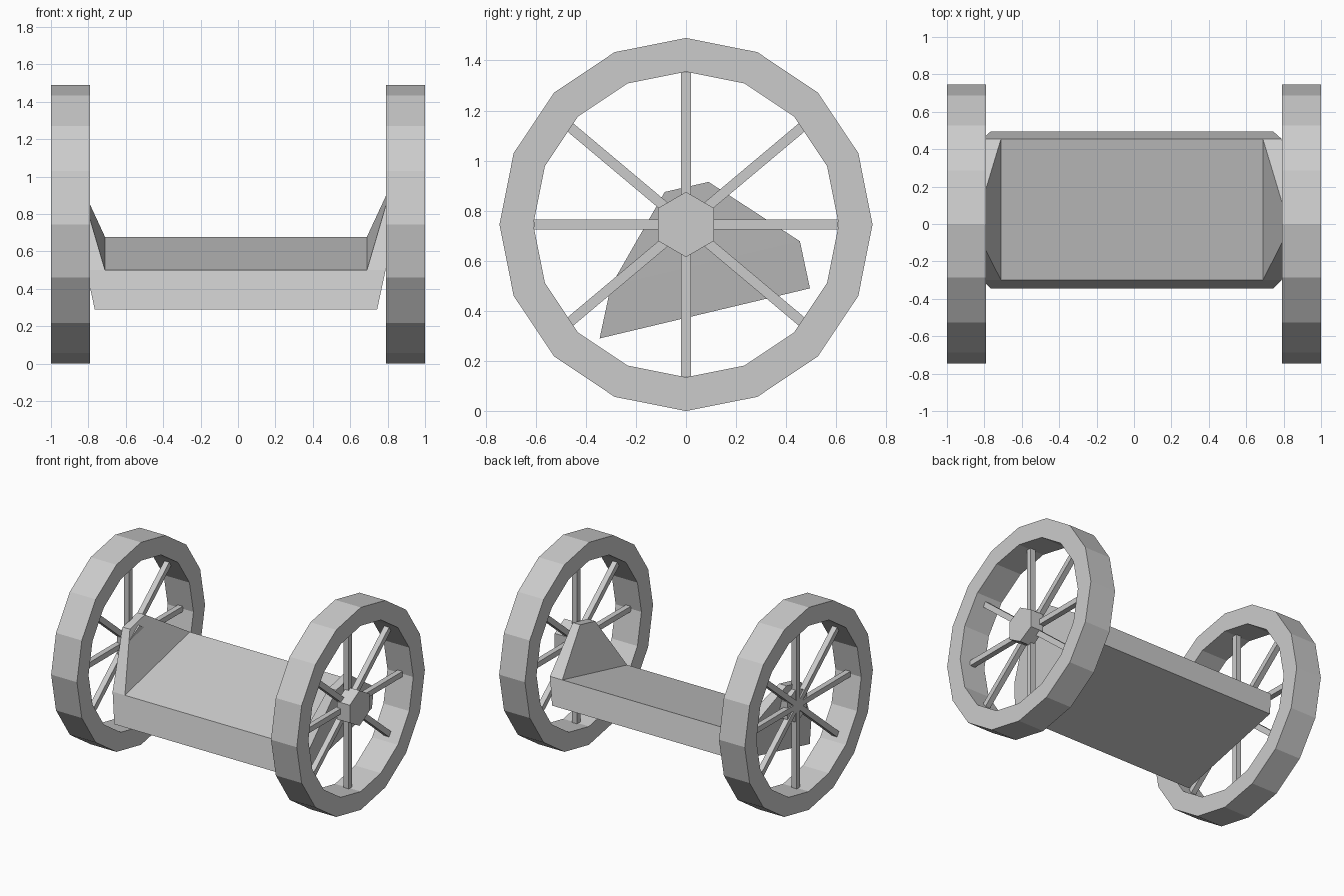
import bpy, bmesh
from math import radians, sin, cos, pi
from mathutils import Matrix

cube = bpy.data.objects.get("Cube")
if cube:
    bpy.data.objects.remove(cube, do_unlink=True)

GREY = (0.6, 0.6, 0.6, 1)
grey = bpy.data.materials.new("plain_grey")
grey.use_nodes = True
grey.diffuse_color = GREY
grey.node_tree.nodes["Principled BSDF"].inputs["Base Color"].default_value = GREY

AXLE_Z = 0.745


def add_object(name, bm):
    bmesh.ops.recalc_face_normals(bm, faces=bm.faces[:])
    mesh = bpy.data.meshes.new(name)
    bm.to_mesh(mesh)
    bm.free()
    mesh.materials.append(grey)
    obj = bpy.data.objects.new(name, mesh)
    bpy.context.collection.objects.link(obj)
    return obj


def rim(name, x0, x1, outer, inner, sides=16):
    # Four loops around the axle, bridged into a closed ring
    bm = bmesh.new()
    loops = []
    for x, r in ((x0, outer), (x1, outer), (x1, inner), (x0, inner)):
        loops.append([bm.verts.new((x, r * sin(2 * pi * i / sides),
                                    AXLE_Z + r * cos(2 * pi * i / sides)))
                      for i in range(sides)])
    for k in range(4):
        a, b = loops[k], loops[(k + 1) % 4]
        for i in range(sides):
            j = (i + 1) % sides
            bm.faces.new((a[i], a[j], b[j], b[i]))
    add_object(name, bm)


def hub(name, x0, x1, radius):
    # Hexagonal prism with a corner pointing up
    bm = bmesh.new()
    ring = [bm.verts.new((x0, radius * sin(i * pi / 3), AXLE_Z + radius * cos(i * pi / 3)))
            for i in range(6)]
    face = bm.faces.new(ring)
    ext = bmesh.ops.extrude_face_region(bm, geom=[face], use_keep_orig=True)
    moved = [v for v in ext["geom"] if isinstance(v, bmesh.types.BMVert)]
    bmesh.ops.translate(bm, verts=moved, vec=(x1 - x0, 0, 0))
    add_object(name, bm)


def spokes(name, x):
    # Four full-width bars crossing at the axle
    bm = bmesh.new()
    for angle in (0, 50, 90, 130):
        m = (Matrix.Translation((x, 0, AXLE_Z)) @ Matrix.Rotation(radians(angle), 4, 'X')
             @ Matrix.Diagonal((0.04, 0.04, 1.215, 1)))
        bmesh.ops.create_cube(bm, size=1, matrix=m)
    add_object(name, bm)


# Wheels: the same wheel is repeated on both sides, not mirrored
for side, shift in (("left", 0), ("right", -1.79)):
    rim(side + "_rim", 0.79 + shift, 1 + shift, 0.745, 0.61)
    hub(side + "_hub", 0.885 + shift, 0.99 + shift, 0.13)
    spokes(side + "_spokes", 0.895 + shift)

# Tilted bed with flared side walls
PROFILE = {"front_low": (-0.345, 0.29), "back_low": (0.495, 0.49),
           "back": (0.455, 0.678), "front": (-0.30, 0.50),
           "back_top": (0.09, 0.915), "front_top": (-0.085, 0.875)}
OUTER = {"low": 0.755, "mid": 0.80, "top": 0.87}
INNER = {"mid": 0.70, "top": 0.81}
CENTRE_X = -0.011

bm = bmesh.new()
v = {}
for s in (-1, 1):
    for point, (y, z) in PROFILE.items():
        level = point.split("_")[1] if "_" in point else "mid"
        for layer, widths in (("out", OUTER), ("in", INNER)):
            if level in widths:
                v[s, layer, point] = bm.verts.new((CENTRE_X + s * widths[level], y, z))


def face(*keys):
    bm.faces.new([v[k] for k in keys])


for s in (-1, 1):
    face(*[(s, "out", p) for p in ("front_low", "back_low", "back", "front")])
    for layer in ("out", "in"):
        face(*[(s, layer, p) for p in ("front", "back", "back_top", "front_top")])
    for p, q in (("front", "front_top"), ("front_top", "back_top"), ("back_top", "back")):
        face((s, "out", p), (s, "out", q), (s, "in", q), (s, "in", p))
for p in ("front", "back"):
    low = p + "_low"
    face((-1, "out", low), (1, "out", low), (1, "out", p),
         (1, "in", p), (-1, "in", p), (-1, "out", p))
face(*[(s, "out", p) for s, p in ((-1, "front_low"), (1, "front_low"),
                                  (1, "back_low"), (-1, "back_low"))])
face(*[(s, "in", p) for s, p in ((-1, "front"), (1, "front"), (1, "back"), (-1, "back"))])
add_object("bed_with_side_walls", bm)
